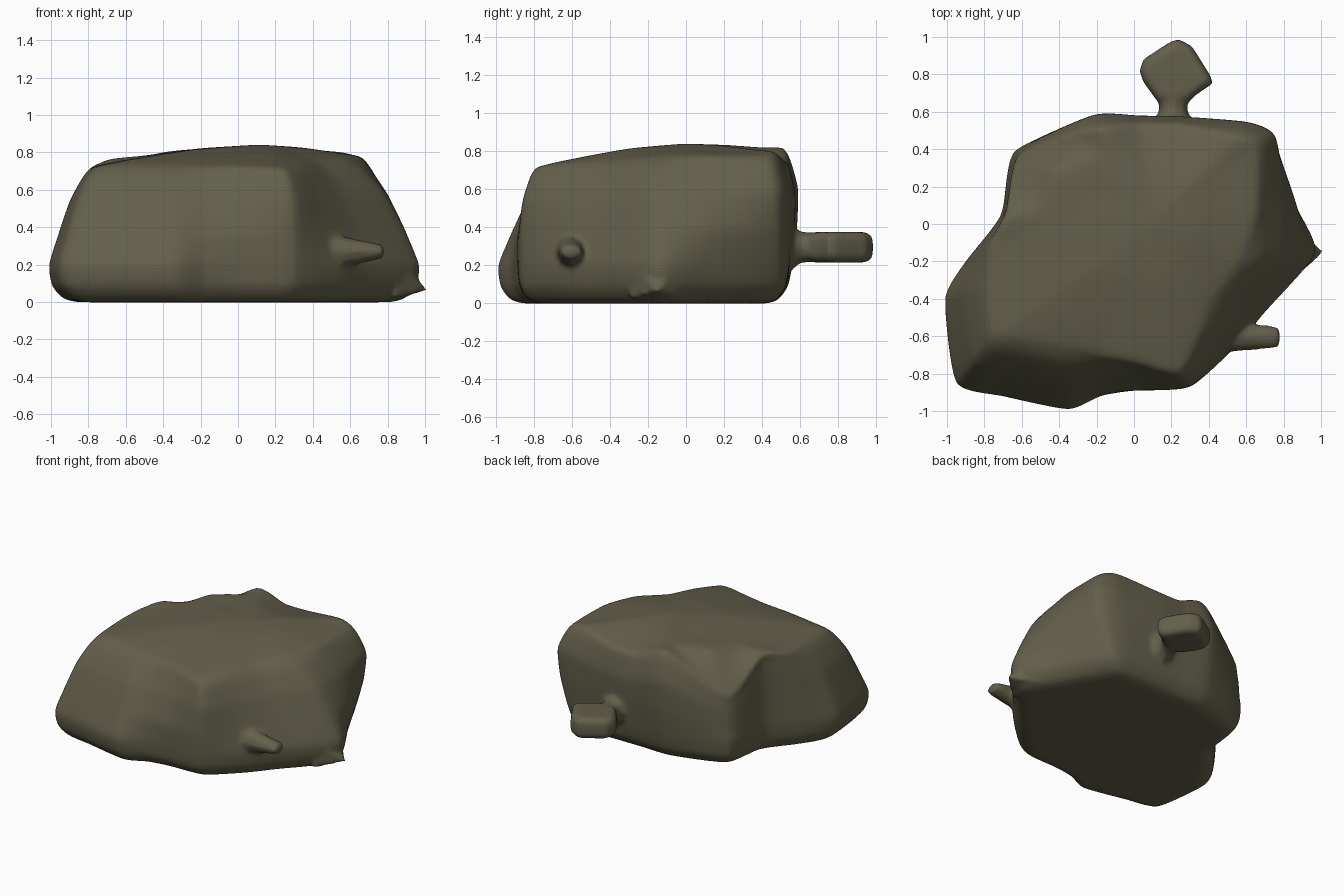
import bpy, bmesh
from mathutils import Vector

if "Cube" in bpy.data.objects:
    bpy.data.objects.remove(bpy.data.objects["Cube"])

bm = bmesh.new()


def catmull(pts, steps, closed):
    """Smooth curve passing through the given points."""
    n, out = len(pts), []
    for i in range(n if closed else n - 1):
        pick = (lambda k: pts[k % n]) if closed else (lambda k: pts[min(max(k, 0), n - 1)])
        a, b, c, d = (pick(i + k) for k in (-1, 0, 1, 2))
        ta, tb = (c - a) * 0.3, (d - b) * 0.3
        for s in range(steps):
            t = s / steps
            out.append(b * (2*t**3 - 3*t*t + 1) + ta * (t**3 - 2*t*t + t)
                       + c * (3*t*t - 2*t**3) + tb * (t**3 - t*t))
    if not closed:
        out.append(pts[-1])
    return out


def loft(rings):
    """Closed skin through rings of equal length, capped at both ends."""
    vs = [[bm.verts.new(p) for p in r] for r in rings]
    n = len(vs[0])
    for lo, hi in zip(vs, vs[1:]):
        for i in range(n):
            j = (i + 1) % n
            bm.faces.new((lo[i], lo[j], hi[j], hi[i]))
    bm.faces.new(vs[0][::-1])
    bm.faces.new(vs[-1])


# Boulder: widest outline (x, y) and top rim (x, y, z), clockwise from the back
outline = [
    (-.22, .59, -.2, .51, .81), (.03, .585, .03, .53, .74), (.25, .58, .25, .53, .74),
    (.62, .55, .55, .47, .79), (.77, .47, .66, .41, .77), (.89, .12, .67, .05, .77),
    (.97, -.15, .6, -.2, .76), (.7, -.47, .45, -.4, .74), (.54, -.66, .36, -.6, .73),
    (.3, -.87, .24, -.79, .71), (0, -.89, 0, -.74, .72), (-.18, -.92, -.18, -.71, .72),
    (-.35, -.99, -.36, -.68, .73), (-.7, -.92, -.6, -.64, .73), (-.95, -.85, -.76, -.61, .72),
    (-1.01, -.4, -.79, -.35, .72), (-.9, -.2, -.77, -.12, .73), (-.71, .05, -.68, .06, .75),
    (-.64, .39, -.61, .37, .54)]
# Undercut feet of the back and back right columns
feet = {0: (-.22, .53), 1: (.03, .53), 2: (.25, .53), 3: (.46, .53), 4: (.6, .5), 5: (.82, .13)}
# How far each column leans in on the way up
full, lean = (0, .1, .6), (.22, .5, .82)
bulge = {0: full, 1: full, 2: full, 3: full, 4: full, 5: (.05, .42, .85),
         9: (0, .15, .6), 10: (.02, .4, .83), 11: (.12, .47, .85)}
mid = Vector((-.02, -.15, 0))
crown = Vector((.12, .02, .84))
columns = []
for i, (bx, by, tx, ty, tz) in enumerate(outline):
    base, top = Vector((bx, by, 0)), Vector((tx, ty, tz))
    foot = Vector((*feet.get(i, (bx, by)), 0))
    col = []
    for z, scale in ((0, .5), (0, .84), (.025, .93), (.09, .985), (.2, 1)):
        p = mid.lerp(foot.lerp(base, z / .5), scale)
        p.z = z
        col.append(p)
    for f, h in zip((*bulge.get(i, lean), 1.1), (.5, .75, .93, 1.01)):
        p = foot.lerp(base, min(tz * h / .5, 1)).lerp(top, f)
        p.z = tz * h
        col.append(p)
    # The low back left corner climbs to a ridge first
    rise = (.83, .93, 1) if i == 18 else (.4, .8, 1)
    for f, g in zip((.25, .6, .95), rise):
        p = top.lerp(crown, f)
        p.z = tz + (crown.z - tz) * g
        col.append(p)
    columns.append(catmull(col, 4, False))
loft([catmull([c[k] for c in columns], 5, True) for k in range(len(columns[0]))])

# Small spike low on the right corner
tip = Vector((1.015, -.15, .065))
loft([[Vector((.84, -.15 + s * y, .09 + s * z)) * (1 - t) + tip * t
       for y, z in ((-.15, -.07), (.15, -.07), (.15, .14), (-.15, .14))]
      for t, s in ((0, 1), (.6, 1), (.97, 1))])

# Tapered peg on the front right
ring = [(1, 0), (.7, .7), (0, 1), (-.7, .7), (-1, 0), (-.7, -.7), (0, -1), (.7, -.7)]
loft([[Vector((x, -.605 + w * a, .27 + h * b)) for a, b in ring]
      for x, w, h in ((.42, .09, .1), (.53, .08, .09), (.6, .072, .075), (.7, .066, .055),
                      (.765, .06, .04), (.78, .045, .025))])

# Neck at the back
loft([[Vector((.21 + w * a, y, .295 + h * b)) for a, b in ring]
      for y, w, h in ((.45, .17, .2), (.55, .11, .13), (.6, .08, .085), (.75, .08, .08))])

# Flat diamond head on the neck
head = [(.13, .65), (.29, .65), (.33, .69), (.42, .75), (.41, .79), (.31, .95),
        (.235, .99), (.18, .965), (.05, .88), (.03, .82), (.05, .76)]
loft([[Vector((.22 + (x - .22) * s, .81 + (y - .81) * s, z)) for x, y in head]
      for z, s in ((.215, .8), (.235, .95), (.26, 1), (.33, 1), (.355, .95), (.375, .8))])

bmesh.ops.recalc_face_normals(bm, faces=bm.faces)
mesh = bpy.data.meshes.new("boulder")
bm.to_mesh(mesh)
bm.free()
boulder = bpy.data.objects.new("boulder", mesh)
bpy.context.collection.objects.link(boulder)

stone = bpy.data.materials.new("olive grey stone")
stone.diffuse_color = (.125, .115, .07, 1)
stone.use_nodes = True
stone.node_tree.nodes["Principled BSDF"].inputs["Base Color"].default_value = stone.diffuse_color
mesh.materials.append(stone)

# Fuse the parts into one worn surface
fuse = boulder.modifiers.new("fuse", 'REMESH')
fuse.mode = 'VOXEL'
fuse.voxel_size = .016
fuse.use_smooth_shade = True
wear = boulder.modifiers.new("wear", 'SMOOTH')
wear.factor = .5
wear.iterations = 5
